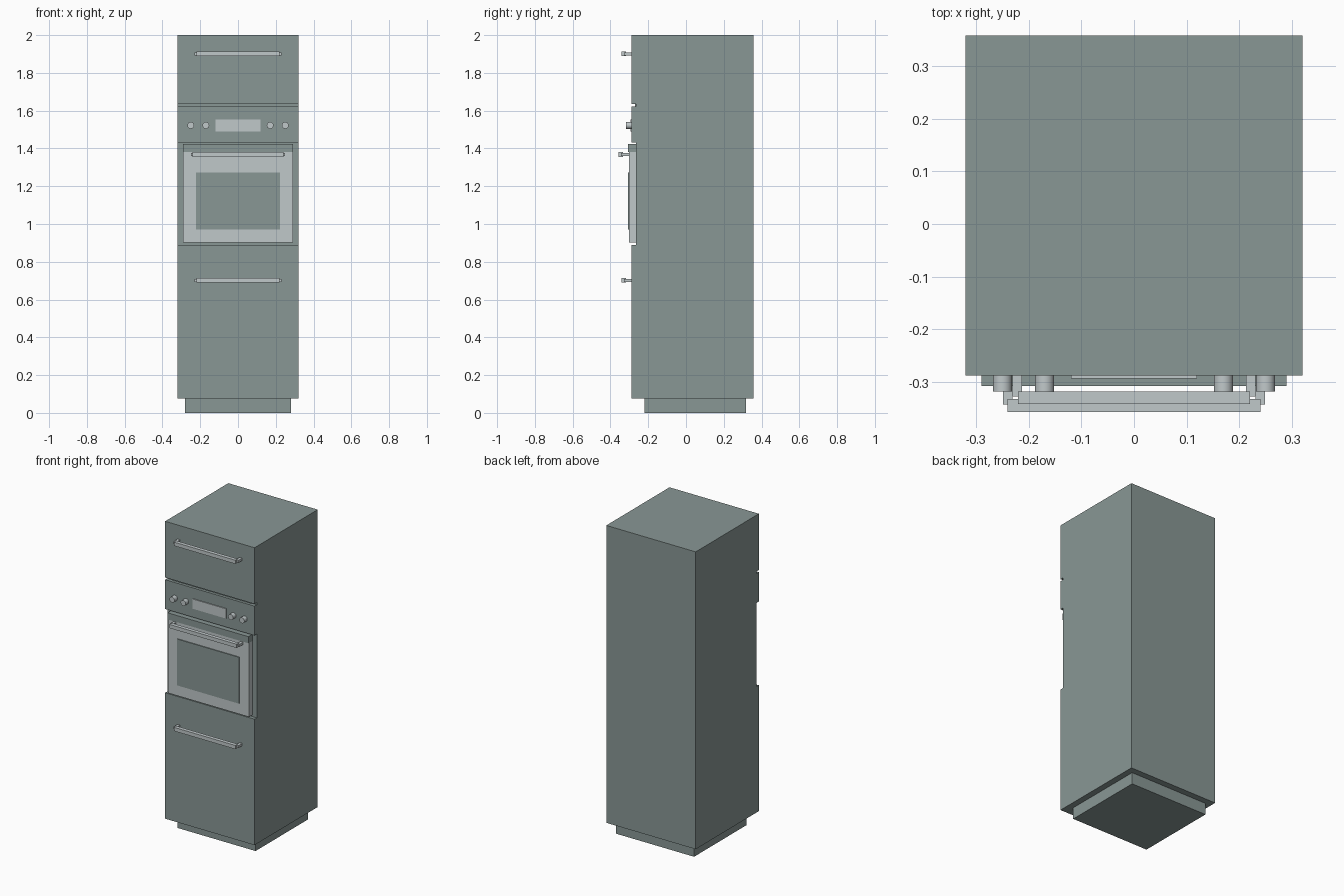
import bpy, math

if "Cube" in bpy.data.objects:
    bpy.data.objects.remove(bpy.data.objects["Cube"])


def material(name, rgb):
    m = bpy.data.materials.new(name)
    m.diffuse_color = (*rgb, 1)
    m.use_nodes = True
    m.node_tree.nodes["Principled BSDF"].inputs["Base Color"].default_value = m.diffuse_color
    return m


CABINET = material("grey_green", (0.25, 0.31, 0.30))
METAL = material("light_grey", (0.53, 0.58, 0.59))


def box(name, mat, x0, x1, y0, y1, z0, z1):
    bpy.ops.mesh.primitive_cube_add(size=1, location=((x0 + x1) / 2, (y0 + y1) / 2, (z0 + z1) / 2))
    o = bpy.context.object
    o.name = name
    o.scale = (x1 - x0, y1 - y0, z1 - z0)
    bpy.ops.object.transform_apply(location=False, rotation=False, scale=True)
    o.data.materials.append(mat)
    return o


def knob(name, x, z, r, y0, y1):
    bpy.ops.mesh.primitive_cylinder_add(vertices=24, radius=r, depth=y1 - y0,
                                        location=(x, (y0 + y1) / 2, z),
                                        rotation=(math.pi / 2, 0, 0))
    o = bpy.context.object
    o.name = name
    o.data.materials.append(METAL)
    bpy.ops.object.shade_smooth_by_angle(angle=math.radians(40))


def handle(name, half, post_x, z, y_front, y_back):
    # bar with two square posts
    box(name + "_bar", METAL, -half, half, y_front, y_front + 0.024, z - 0.012, z + 0.012)
    for side, s in (("left", -1), ("right", 1)):
        box(f"{name}_post_{side}", METAL, s * post_x - 0.009, s * post_x + 0.009,
            y_front + 0.014, y_back, z - 0.008, z + 0.008)


# plinth and carcass
box("plinth", CABINET, -0.28, 0.28, -0.22, 0.317, 0, 0.075)
box("carcass", CABINET, -0.32, 0.32, -0.265, 0.358, 0.075, 2.0)

# front panels
FRONT = -0.288
box("lower_drawer_front", CABINET, -0.32, 0.32, FRONT, -0.265, 0.075, 0.89)
box("control_panel", CABINET, -0.32, 0.32, FRONT, -0.265, 1.432, 1.622)
box("upper_door_front", CABINET, -0.32, 0.32, FRONT, -0.265, 1.636, 2.0)
box("gap_strip", CABINET, -0.285, 0.285, -0.27, -0.265, 1.622, 1.636)

# oven door with dark top trim and window plate
box("oven_door", METAL, -0.29, 0.29, -0.302, -0.265, 0.902, 1.381)
box("oven_door_trim", CABINET, -0.29, 0.29, -0.308, -0.265, 1.381, 1.424)
box("oven_window", CABINET, -0.222, 0.222, -0.308, -0.302, 0.972, 1.272)

# handles
handle("upper_handle", 0.22, 0.222, 1.901, -0.342, FRONT)
handle("lower_handle", 0.22, 0.222, 0.702, -0.342, FRONT)
handle("oven_handle", 0.24, 0.24, 1.368, -0.357, -0.302)

# display and knobs
box("display", METAL, -0.12, 0.12, -0.294, FRONT, 1.49, 1.553)
for i, x in enumerate((-0.25, -0.17, 0.17, 0.25)):
    knob(f"knob_{i + 1}", x, 1.522, 0.018, -0.318, FRONT)
